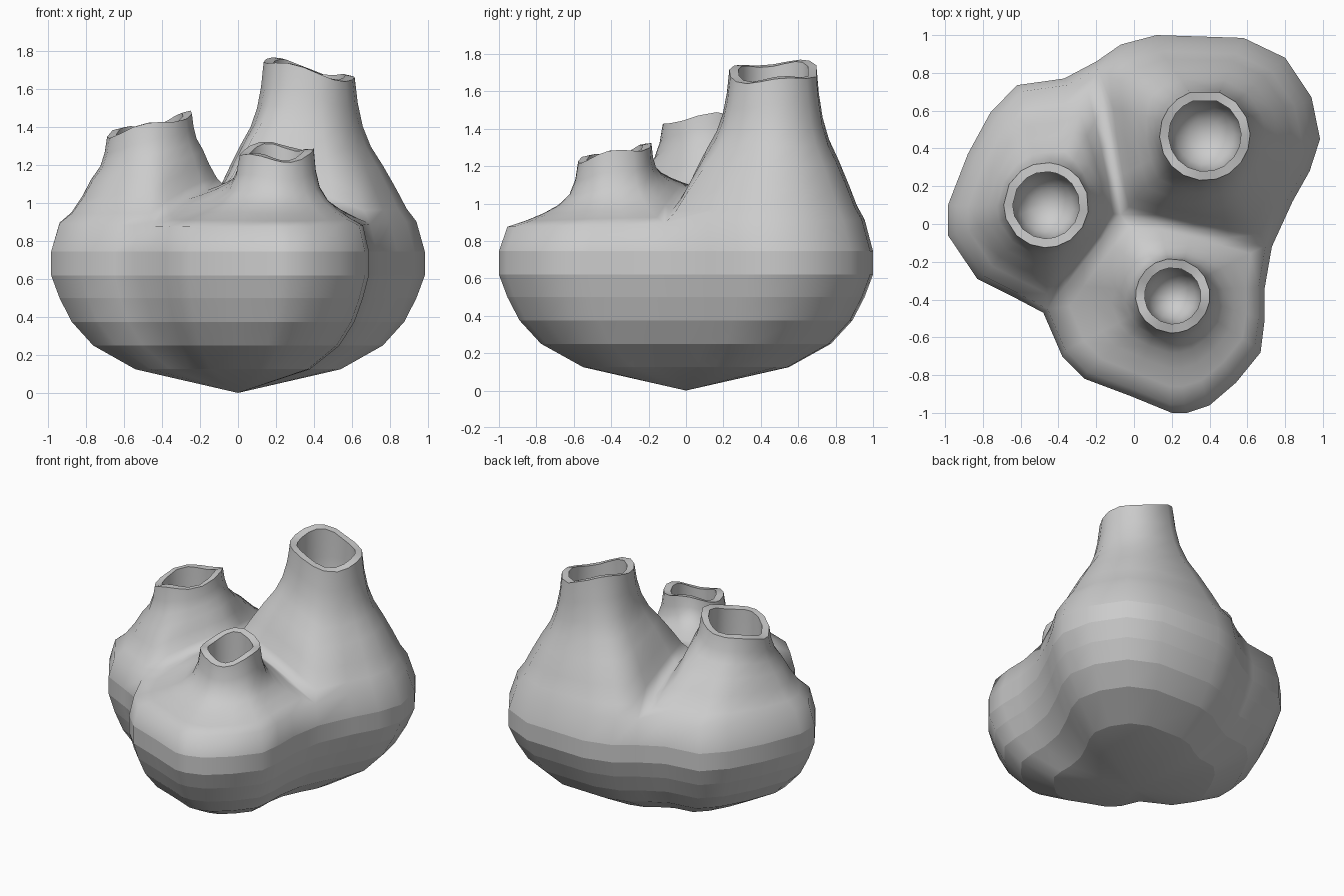
import bpy, bmesh, math

if "Cube" in bpy.data.objects:
    bpy.data.objects.remove(bpy.data.objects["Cube"])

# Widest outline of the three-lobed body, counter-clockwise
OUT = [(.985, .45), (.94, .67), (.80, .88), (.58, .985), (.12, 1.0), (-.07, .95), (-.20, .86),
       (-.37, .77), (-.62, .735), (-.76, .59), (-.88, .37), (-.985, .10), (-.985, -.06),
       (-.83, -.29), (-.65, -.38), (-.48, -.47), (-.38, -.70), (-.26, -.82), (-.02, -.91), (.20, -1.0),
       (.28, -1.0), (.40, -.96), (.54, -.84), (.67, -.68), (.69, -.52), (.69, -.35), (.73, -.12),
       (.84, .12), (.93, .28)]
N = len(OUT)
RINGS = [(.125, .55), (.25, .775), (.375, .89), (.50, .955), (.62, 1.0), (.745, 1.0)]
SHOULDER = .955
CENTRE = (-.07, .05)
CENTRE_Z = 1.09

bm = bmesh.new()
sharp_pairs = []


def loop(coords):
    return [bm.verts.new(c) for c in coords]


def bridge(a, b):
    n = len(a)
    return [bm.faces.new((a[i], a[(i + 1) % n], b[(i + 1) % n], b[i])) for i in range(n)]


def mark(ring):
    for i, v in enumerate(ring):
        e = bm.edges.get((v, ring[(i + 1) % len(ring)]))
        if e:
            e.smooth = False


def shoulder(i):
    x, y = OUT[i % N]
    lobe = .02 * math.sin(math.atan2(y, x))      # front lobe sits a little lower
    return (x * SHOULDER, y * SHOULDER, .895 + lobe)


# Lower bowl: stacked scaled outlines down to a point
rings = [loop([(x * s, y * s, z) for x, y in OUT]) for z, s in RINGS]
rings.append(loop([shoulder(i) for i in range(N)]))
tip = bm.verts.new((0, 0, 0))
for i in range(N):
    bm.faces.new((tip, rings[0][(i + 1) % N], rings[0][i]))
for a, b in zip(rings, rings[1:]):
    bridge(a, b)
for r in rings:
    mark(r)


def seam(i):
    """Valley points from the outline towards the centre."""
    ox, oy, oz = shoulder(i)
    pts = []
    for t in (.75, .5, .25):
        z = CENTRE_Z + (oz - CENTRE_Z) * t ** 1.6
        pts.append((CENTRE[0] + (ox - CENTRE[0]) * t, CENTRE[1] + (oy - CENTRE[1]) * t, z))
    return pts


def spout(start, end, centre, radius, rim_z, tilt, profile, wave):
    cx, cy = centre
    base = [shoulder(i) for i in range(start, end + 1)]
    base += seam(end) + [(*CENTRE, CENTRE_Z)] + seam(start)[::-1]
    ang = [math.atan2(y - cy, x - cx) for x, y, z in base]

    # Ease the angles around the rim towards an even spacing
    un = [ang[0]]
    for a in ang[1:]:
        un.append(un[-1] + (a - un[-1] + math.pi) % (2 * math.pi) - math.pi)
    n = len(un)
    off = sum(u - 2 * math.pi * k / n for k, u in enumerate(un)) / n
    ang = [.6 * u + .4 * (off + 2 * math.pi * k / n) for k, u in enumerate(un)]

    def rim(r):
        res = []
        for a in ang:
            dx, dy = r * math.cos(a), r * math.sin(a)
            res.append((cx + dx, cy + dy, rim_z + tilt[0] * dx + tilt[1] * dy
                        + .018 * math.sin(3 * a + wave)))
        return res

    top = rim(radius)
    prev = loop(base)
    for t, f in profile:                          # t: inward share, f: upward share
        cur = loop([(b[0] + (c[0] - b[0]) * t, b[1] + (c[1] - b[1]) * t,
                     b[2] + (c[2] - b[2]) * f) for b, c in zip(base, top)])
        bridge(prev, cur)
        prev = cur
    mark(prev)
    # Rim lip and the hollow inside
    inner = loop(rim(radius - .048))
    bridge(prev, inner)
    mark(inner)
    prev = inner
    ri = radius - .048
    for d, s in ((.15, 1.0), (.30, .97), (.40, .8), (.46, .45)):
        cur = loop([(cx + ri * s * math.cos(a), cy + ri * s * math.sin(a), rim_z - d) for a in ang])
        bridge(prev, cur)
        prev = cur
    bottom = bm.verts.new((cx, cy, rim_z - .48))
    for i in range(n):
        bm.faces.new((prev[i], prev[(i + 1) % n], bottom))


# Tall back spout, left spout, short front spout
spout(26, N + 6, (.375, .47), .24, 1.705, (-.23, .04),
      [(.16, .09), (.32, .22), (.54, .385), (.74, .52), (.87, .66), (.95, .82), (1, 1)], 1.0)
spout(6, 15, (-.465, .10), .225, 1.415, (.25, .03),
      [(.25, .12), (.48, .31), (.66, .5), (.86, .66), (.95, .82), (1, 1)], .5)
spout(15, 26, (.205, -.38), .197, 1.27, (0, .20),
      [(.25, .09), (.5, .2), (.72, .33), (.88, .5), (.96, .72), (1, 1)], 2.0)

bmesh.ops.remove_doubles(bm, verts=bm.verts, dist=.0005)
bmesh.ops.recalc_face_normals(bm, faces=bm.faces)
for f in bm.faces:
    f.smooth = True

me = bpy.data.meshes.new("three_spout_vessel")
bm.to_mesh(me)
bm.free()
mat = bpy.data.materials.new("plain_grey")
mat.diffuse_color = (.6, .6, .6, 1)
mat.use_nodes = True
mat.node_tree.nodes["Principled BSDF"].inputs["Base Color"].default_value = mat.diffuse_color
me.materials.append(mat)
ob = bpy.data.objects.new("three_spout_vessel", me)
bpy.context.collection.objects.link(ob)
